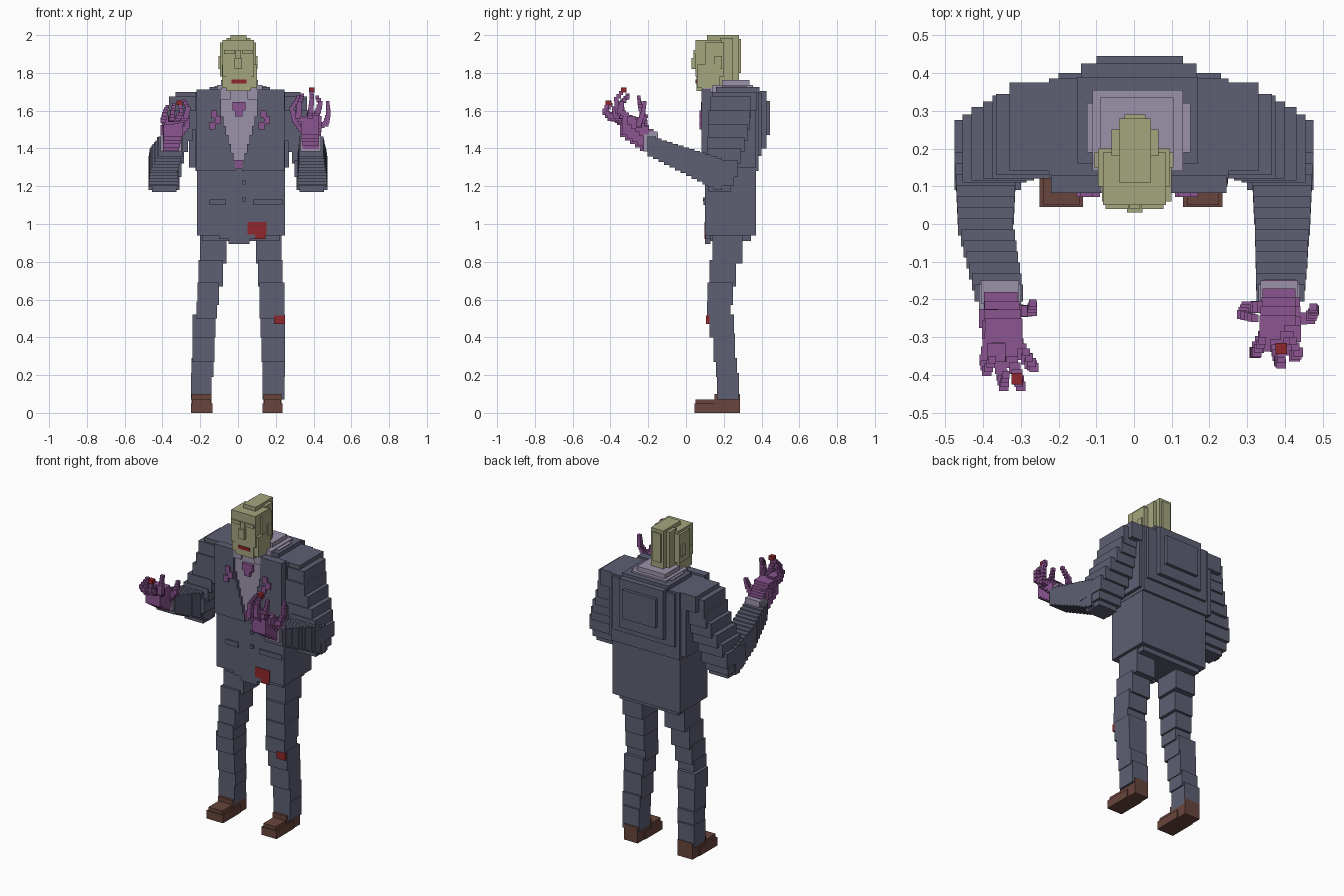
import bpy, bmesh
from mathutils import Vector


def material(name, r, g, b):
    m = bpy.data.materials.new(name)
    m.diffuse_color = (r, g, b, 1)
    return m


CLOTH = material("suit_cloth", 0.11, 0.115, 0.17)
SKIN = material("pale_skin", 0.37, 0.38, 0.21)
SHIRT = material("shirt_cloth", 0.33, 0.29, 0.40)
PURPLE = material("purple_flesh", 0.26, 0.09, 0.28)
LEATHER = material("shoe_leather", 0.14, 0.06, 0.045)
RED = material("red_stain", 0.28, 0.02, 0.025)


def blocks(name, boxes, mat):
    """One object made of axis-aligned boxes (x0, x1, y0, y1, z0, z1)."""
    bm = bmesh.new()
    for x0, x1, y0, y1, z0, z1 in boxes:
        vs = bmesh.ops.create_cube(bm, size=1)["verts"]
        for v in vs:
            v.co = Vector((x0 + (v.co.x + .5) * (x1 - x0),
                           y0 + (v.co.y + .5) * (y1 - y0),
                           z0 + (v.co.z + .5) * (z1 - z0)))
    me = bpy.data.meshes.new(name)
    bm.to_mesh(me)
    bm.free()
    me.materials.append(mat)
    ob = bpy.data.objects.new(name, me)
    bpy.context.collection.objects.link(ob)
    return ob


def chain(points, sizes, step=0.02):
    """Stepped cubes following a polyline, tapering along it."""
    out, n = [], len(points) - 1
    for i in range(n):
        a, b = Vector(points[i]), Vector(points[i + 1])
        k = max(1, round((b - a).length / step))
        for j in range(k + 1):
            p = a.lerp(b, j / k)
            s = (sizes[0] + (sizes[1] - sizes[0]) * (i + j / k) / n) / 2
            out.append((p.x - s, p.x + s, p.y - s, p.y + s, p.z - s, p.z + s))
    return out


# head: layered blocks, narrow at the back
blocks("head", [
    (-.082, .085, .05, .19, 1.78, 1.975),
    (-.095, .095, .10, .20, 1.78, 1.96),
    (-.06, .065, .18, .25, 1.77, 1.985),
    (-.04, .045, .11, .28, 1.76, 2.0),
    (-.025, .03, .27, .29, 1.80, 1.98),
    (-.085, .10, .06, .18, 1.72, 1.845),
    (-.06, .07, .055, .20, 1.705, 1.80),
], SKIN)
blocks("nose", [(-.018, .022, .03, .06, 1.82, 1.88), (-.012, .016, .04, .06, 1.87, 1.92)], SKIN)
blocks("brow", [(-.075, -.015, .04, .06, 1.90, 1.92), (.02, .078, .04, .06, 1.90, 1.92)], SKIN)
blocks("ears", [(-.104, -.09, .15, .19, 1.82, 1.89), (.09, .104, .15, .19, 1.82, 1.89)], SKIN)
blocks("mouth", [(-.035, .045, .05, .06, 1.745, 1.765)], RED)
blocks("neck", [(-.06, .065, .11, .25, 1.62, 1.78)], SKIN)

# jacket: lower box, chest, and stepped upper back
blocks("jacket_body", [
    (-.218, .248, .10, .37, .94, 1.32),
    (-.225, .25, .12, .385, 1.28, 1.70),
    (-.26, .27, .14, .37, 1.30, 1.66),
    (-.20, .23, .15, .40, 1.36, 1.69),
    (-.14, .165, .18, .425, 1.40, 1.705),
    (-.10, .13, .24, .445, 1.47, 1.65),
    (-.15, .17, .16, .39, 1.66, 1.725),
], CLOTH)
blocks("front_hem", [(-.10, .12, .10, .13, .92, .95), (-.05, .06, .10, .13, .895, .95)], CLOTH)
blocks("trouser_seat", [(-.19, .22, .13, .345, .91, .95)], CLOTH)

# stepped lapels on both sides of a V-shaped opening
lapels, shirt = [], []
rows = 9
for i in range(rows):
    z0 = 1.28 + i * .048
    w = .012 + .078 * min(1, i / 6)
    lapels += [(-.22, -w, .082, .13, z0, z0 + .048), (.01 + w, .245, .082, .13, z0, z0 + .048)]
    shirt.append((-w - .005, .015 + w, .10, .13, z0, z0 + .048))
blocks("jacket_front_panels", lapels, CLOTH)
blocks("shirt_front", shirt, SHIRT)
blocks("shirt_collar", [
    (-.11, .13, .14, .355, 1.60, 1.735),
    (-.125, .15, .19, .32, 1.62, 1.73),
    (-.09, .105, .19, .335, 1.70, 1.762),
    (-.09, -.04, .085, .20, 1.66, 1.72),
    (.05, .10, .085, .20, 1.66, 1.72),
], SHIRT)
blocks("bow_knot", [(-.03, .04, .08, .11, 1.60, 1.645), (-.015, .025, .08, .11, 1.57, 1.61)], PURPLE)
blocks("tie_end", [(-.025, .03, .088, .12, 1.29, 1.34)], PURPLE)
blocks("chest_stains", [(s * .13 + .008 + dx, s * .13 + .04 + dx, .072, .09, z, z + .04)
                        for s in (-1, 1) for dx, z in ((-.03, 1.50), (0, 1.53), (-.02, 1.56))], PURPLE)
blocks("pocket_flaps", [(-.15, -.065, .092, .11, 1.10, 1.13), (.08, .235, .092, .11, 1.10, 1.13)], CLOTH)
blocks("buttons", [(.02, .04, .09, .11, z, z + .02) for z in (1.12, 1.21)], CLOTH)
blocks("hem_stain", [(.05, .15, .097, .105, .945, 1.01), (.09, .145, .097, .105, .92, .95)], RED)

# upper arm slices: inner x, outer x, front y, back y, bottom z, top z
upper = [
    (.20, .33, .14, .375, 1.60, 1.70),
    (.21, .365, .13, .345, 1.56, 1.675),
    (.22, .375, .12, .34, 1.50, 1.60),
    (.24, .40, .12, .325, 1.44, 1.53),
    (.265, .43, .115, .31, 1.38, 1.46),
    (.285, .455, .11, .29, 1.32, 1.40),
    (.30, .475, .09, .275, 1.25, 1.34),
    (.31, .47, .10, .255, 1.20, 1.27),
    (.325, .455, .12, .235, 1.17, 1.22),
]
# forearm slices step forward and up; the end of each shifts inward
for side, label, shift in ((-1, "left", .035), (1, "right", .005)):
    arm = list(upper)
    n = 13
    for i in range(n):
        t = i / (n - 1)
        y = .17 - .35 * t
        z = 1.265 + .145 * t
        h = .085 - .033 * t
        d = shift * max(0, t - .5) * 2
        w = .082 - .018 * t
        x = .393 - d
        arm.append((x - w, x + w, y - .025, y + .02, z - h, z + h))
    arm = [(min(side * a, side * b), max(side * a, side * b), *r) for a, b, *r in arm]
    blocks(label + "_sleeve", arm, CLOTH)
    c = side * (.39 - shift)
    blocks(label + "_cuff", [(c - .055, c + .055, -.225, -.16, 1.385, 1.475),
                             (c - .05, c + .05, -.21, -.15, 1.40, 1.49)], SHIRT)

# hands: stepped palm and curled fingers
left_palm = chain([(-.355, -.20, 1.43), (-.345, -.30, 1.51)], (.085, .10), .03)
left_palm += chain([(-.385, -.25, 1.50), (-.365, -.34, 1.55)], (.05, .05), .03)
right_palm = chain([(.385, -.19, 1.44), (.38, -.29, 1.52)], (.085, .095), .03)
right_palm += chain([(.415, -.22, 1.49), (.42, -.29, 1.55)], (.05, .045), .03)
blocks("left_palm", left_palm, PURPLE)
blocks("right_palm", right_palm, PURPLE)
fingers = {
    "left_thumb": [(-.31, -.23, 1.47), (-.27, -.23, 1.52), (-.268, -.21, 1.57)],
    "left_finger_a": [(-.31, -.32, 1.53), (-.275, -.37, 1.57), (-.265, -.38, 1.61), (-.285, -.34, 1.65)],
    "left_finger_b": [(-.335, -.33, 1.54), (-.31, -.40, 1.57), (-.30, -.43, 1.60), (-.31, -.41, 1.64)],
    "left_finger_c": [(-.36, -.33, 1.55), (-.35, -.40, 1.56), (-.345, -.43, 1.59), (-.34, -.40, 1.63)],
    "left_finger_d": [(-.385, -.32, 1.54), (-.395, -.36, 1.55), (-.39, -.39, 1.58), (-.375, -.36, 1.62)],
    "right_thumb": [(.35, -.22, 1.49), (.30, -.22, 1.55), (.285, -.24, 1.61), (.32, -.25, 1.67)],
    "right_finger_a": [(.345, -.30, 1.53), (.32, -.34, 1.57), (.325, -.34, 1.64), (.34, -.31, 1.68)],
    "right_finger_b": [(.375, -.31, 1.55), (.385, -.36, 1.60), (.39, -.37, 1.66), (.39, -.33, 1.71)],
    "right_finger_c": [(.405, -.30, 1.56), (.425, -.35, 1.60), (.435, -.34, 1.64), (.42, -.31, 1.67)],
    "right_finger_d": [(.42, -.25, 1.52), (.465, -.25, 1.53), (.478, -.23, 1.58), (.475, -.22, 1.64)],
}
for name, pts in fingers.items():
    blocks(name, chain(pts, (.034, .02)), PURPLE)
blocks("fingertips", [(.375, .405, -.345, -.315, 1.695, 1.722),
                      (-.325, -.295, -.425, -.395, 1.63, 1.655)], RED)

# trouser legs as stacked slices
zs = [.08, .20, .28, .41, .51, .58, .68, .80, .95]
ys = [(.165, .28), (.16, .27), (.145, .26), (.125, .255), (.11, .235), (.115, .25), (.125, .265), (.14, .30)]
xs = {"left": [(-.25, -.14), (-.245, -.13), (-.24, -.125), (-.24, -.12),
               (-.22, -.11), (-.215, -.10), (-.21, -.08), (-.20, -.06)],
      "right": [(.13, .245), (.13, .25), (.125, .25), (.12, .25),
                (.115, .245), (.115, .245), (.105, .235), (.095, .23)]}
for label, spans in xs.items():
    blocks(label + "_trouser_leg",
           [(*spans[i], *ys[i], zs[i] - .01, zs[i + 1] + .01) for i in range(8)], CLOTH)
blocks("knee_stain", [(.19, .249, .107, .16, .47, .515)], RED)

# shoes
for label, x0, x1 in (("left", -.25, -.135), ("right", .13, .235)):
    blocks(label + "_shoe", [(x0, x1, .045, .22, 0, .05),
                             (x0 + .01, x1 - .01, .05, .20, 0, .072),
                             (x0 + .005, x1 - .005, .15, .285, 0, .10)], LEATHER)
